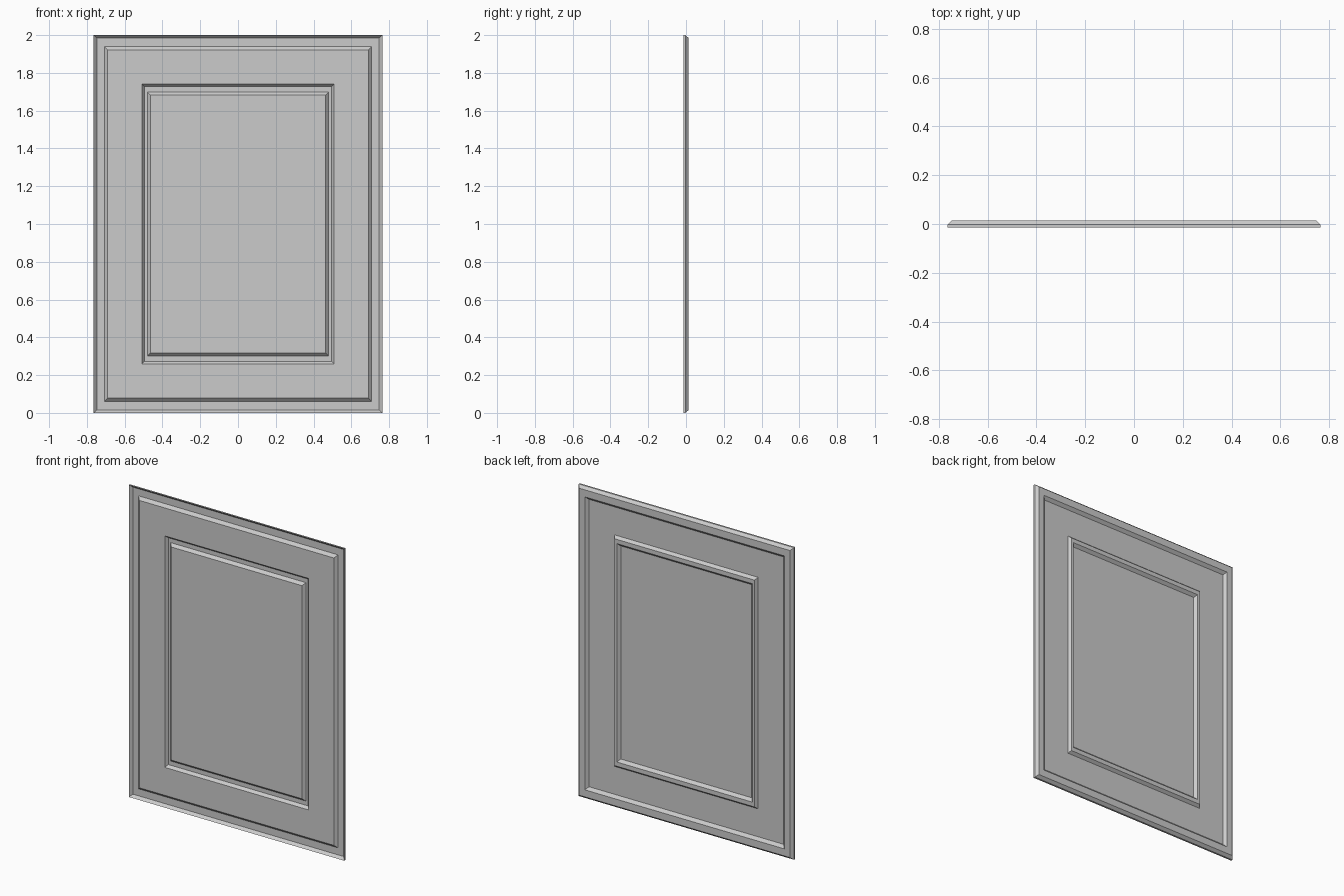
import bpy, bmesh

if "Cube" in bpy.data.objects:
    bpy.data.objects.remove(bpy.data.objects["Cube"])

# Stamped sheet profile from rim to centre: half width, half height, front y
FRONT, BACK, THICK = -0.0145, 0.003, 0.0115
PROFILE = [
    (0.764, 1.000, FRONT), (0.747, 0.984, BACK),    # rim slopes back
    (0.707, 0.939, BACK), (0.690, 0.921, FRONT),    # outer groove, field rises
    (0.509, 0.742, FRONT), (0.496, 0.727, BACK),    # inner groove
    (0.480, 0.700, BACK), (0.464, 0.683, FRONT),    # raised centre
]

bm = bmesh.new()


def sheet(offset):
    """One side of the panel: nested rectangles bridged together, centre capped."""
    rings = []
    for hw, hh, y in PROFILE:
        corners = [(-hw, -hh), (hw, -hh), (hw, hh), (-hw, hh)]
        rings.append([bm.verts.new((x, y + offset, 1 + z)) for x, z in corners])
    for a, b in zip(rings, rings[1:]):
        bridge(a, b)
    bm.faces.new(rings[-1])
    return rings[0]


def bridge(a, b):
    for i in range(4):
        j = (i + 1) % 4
        bm.faces.new((a[i], a[j], b[j], b[i]))


# Front and back sheets joined by the outer edge
bridge(sheet(0), sheet(THICK))
bmesh.ops.recalc_face_normals(bm, faces=bm.faces[:])

mesh = bpy.data.meshes.new("door_panel")
bm.to_mesh(mesh)
bm.free()
panel = bpy.data.objects.new("door_panel", mesh)
bpy.context.collection.objects.link(panel)
